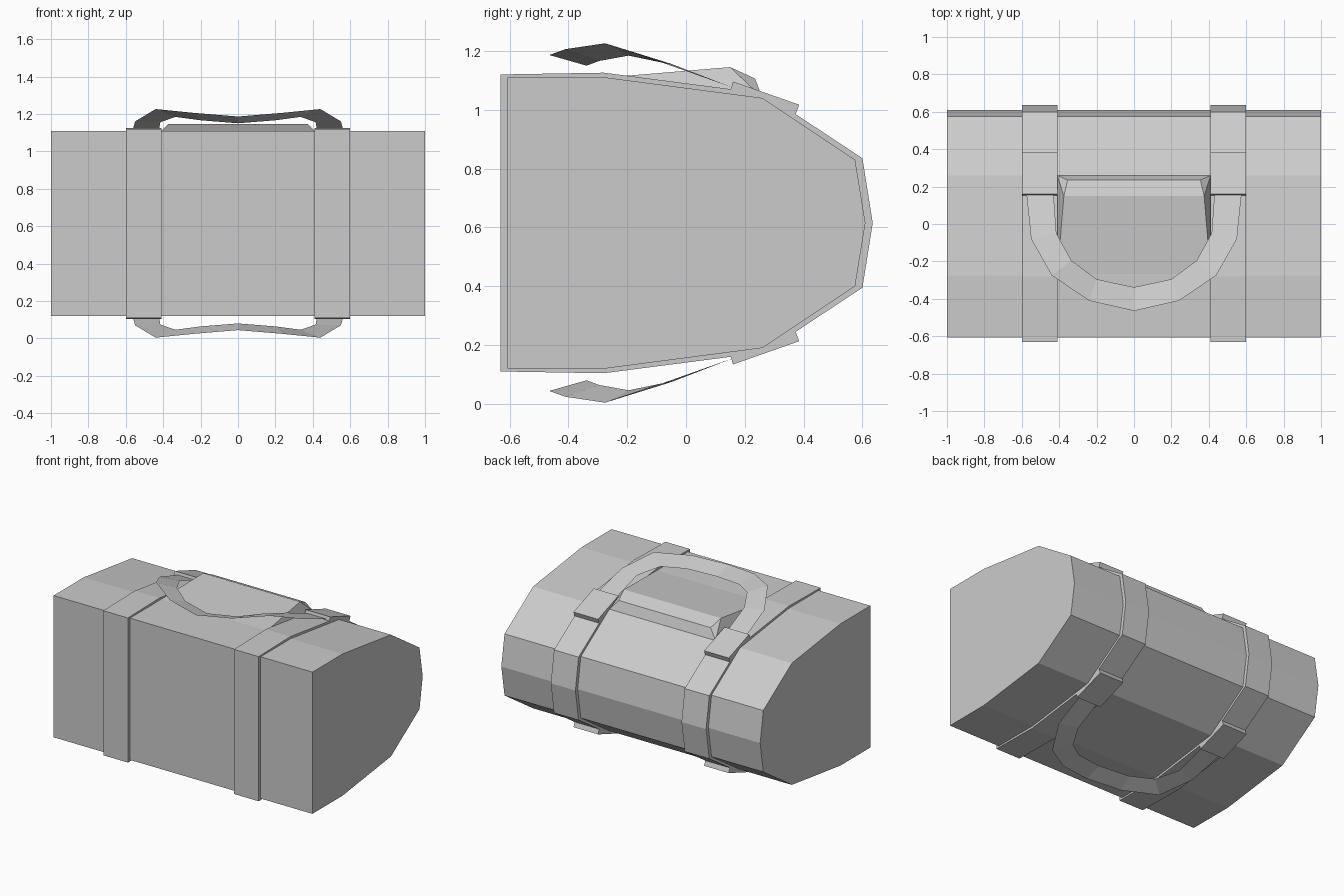
import bpy
import bmesh

cube = bpy.data.objects.get("Cube")
if cube:
    bpy.data.objects.remove(cube, do_unlink=True)

grey = bpy.data.materials.new("plain grey")
grey.use_nodes = True
colour = (0.6, 0.6, 0.6, 1)
grey.diffuse_color = colour
grey.node_tree.nodes["Principled BSDF"].inputs["Base Color"].default_value = colour

MID = 0.615  # height of the symmetry plane


def make(name, verts, faces, closed=True):
    bm = bmesh.new()
    vs = [bm.verts.new(v) for v in verts]
    for f in faces:
        bm.faces.new([vs[i] for i in f])
    if closed:
        bmesh.ops.recalc_face_normals(bm, faces=bm.faces)
    mesh = bpy.data.meshes.new(name)
    bm.to_mesh(mesh)
    bm.free()
    mesh.materials.append(grey)
    obj = bpy.data.objects.new(name, mesh)
    bpy.context.collection.objects.link(obj)
    return obj


def flip(points):
    """Mirror points about the middle height (z is the last coordinate)."""
    return [(*p[:-1], 2 * MID - p[-1]) for p in points]


def prism(name, half, x0, x1):
    """Extrude a mirrored (y, z) half profile along x."""
    lower = [p for p in reversed(flip(half)) if abs(p[1] - MID) > 0.001]
    profile = half + lower
    n = len(profile)
    verts = [(x, y, z) for x in (x0, x1) for y, z in profile]
    faces = [(i, (i + 1) % n, n + (i + 1) % n, n + i) for i in range(n)]
    faces += [tuple(range(n)), tuple(range(n, 2 * n))]
    return make(name, verts, faces)


# Main bag body
prism("bag_body", [(-0.607, 1.11), (-0.275, 1.11), (0.26, 1.04),
                   (0.575, 0.83), (0.61, MID)], -1, 1)

# Straps with raised handle tabs
strap = [(-0.63, 1.12), (-0.28, 1.126), (0.152, 1.07), (0.16, 1.096),
         (0.385, 1.017), (0.373, 0.985), (0.6, 0.835), (0.635, MID)]
prism("left_strap", strap, 0.41, 0.6)
prism("right_strap", strap, -0.6, -0.41)

# Padded wedge panel between the straps
section = [(0.41, -0.27, 1.11), (0.375, 0.15, 1.145),
           (0.355, 0.235, 1.106), (0.41, 0.26, 1.04)]
panel = section + [(-x, y, z) for x, y, z in section]
make("top_panel", panel, [(0, 1, 5, 4), (1, 2, 6, 5), (2, 3, 7, 6),
                          (3, 0, 4, 7), (0, 1, 3), (1, 2, 3),
                          (4, 5, 7), (5, 6, 7)])

# Ribbon handles: half of the outer and inner edges, mirrored across x
outer = [(0.575, 0.16, 1.075), (0.55, -0.08, 1.16), (0.44, -0.275, 1.226),
         (0.24, -0.41, 1.206), (0, -0.465, 1.186)]
inner = [(0.43, 0.16, 1.075), (0.415, -0.05, 1.156), (0.335, -0.195, 1.184),
         (0.2, -0.295, 1.166), (0, -0.338, 1.15)]


def across(points):
    return points + [(-x, y, z) for x, y, z in reversed(points[:-1])]


def handle(name, a, b, upward):
    n = len(a)
    faces = [(i, i + 1, n + i + 1, n + i) for i in range(n - 1)]
    if upward:
        faces = [f[::-1] for f in faces]
    make(name, a + b, faces, closed=False)


rim, core = across(outer), across(inner)
handle("top_handle", rim, core, True)
handle("bottom_handle", flip(rim), flip(core), False)
